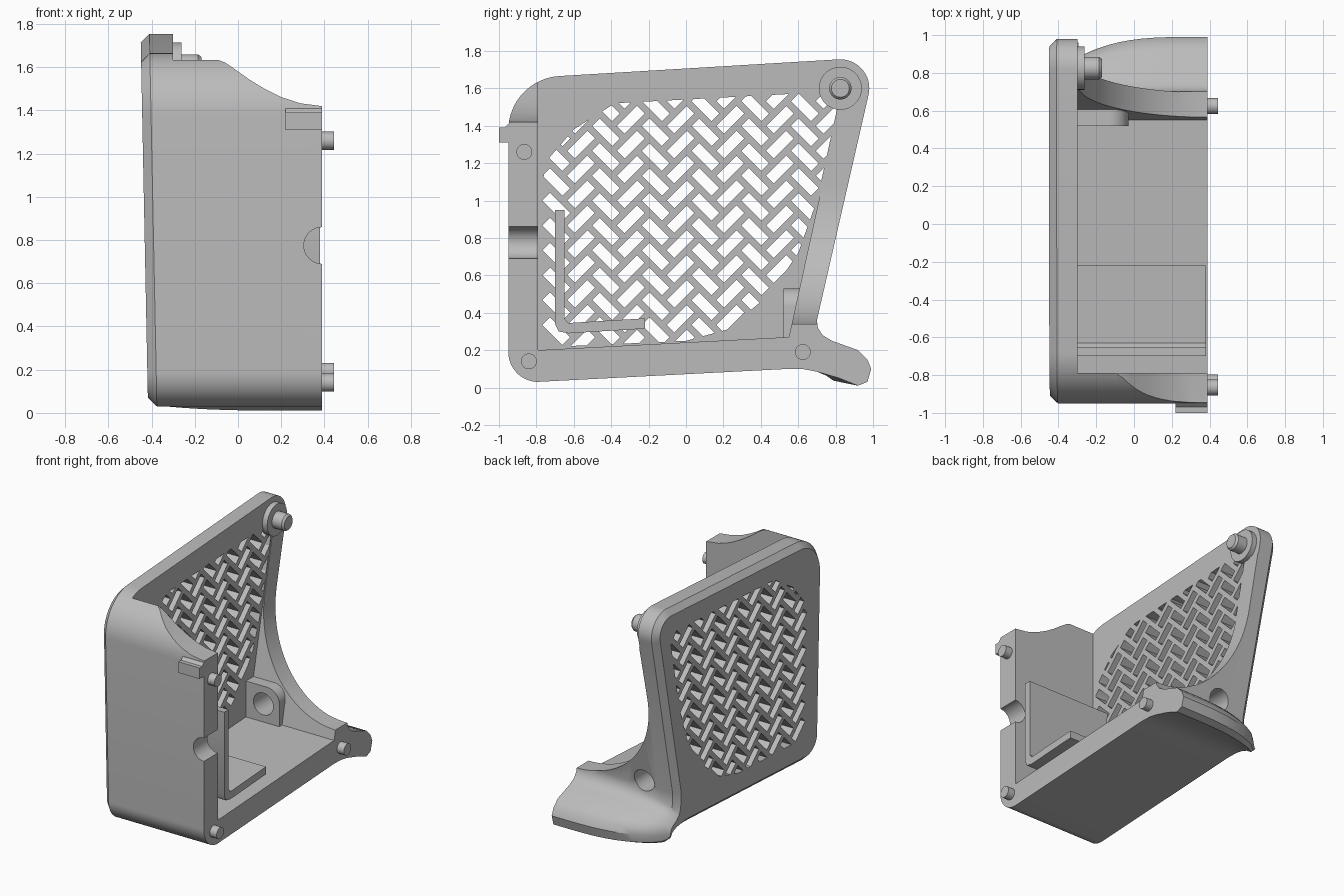
import bpy, bmesh
from math import cos, sin, radians, sqrt
from mathutils import Vector

if "Cube" in bpy.data.objects:
    bpy.data.objects.remove(bpy.data.objects["Cube"])

grey = bpy.data.materials.new("plain grey")
grey.use_nodes = True
grey.diffuse_color = (0.5, 0.5, 0.5, 1)
grey.node_tree.nodes["Principled BSDF"].inputs["Base Color"].default_value = (0.5, 0.5, 0.5, 1)


def arc(cx, cy, rx, a, b, n=16, ry=None):
    ry = ry or rx
    angles = [radians(a + (b - a) * i / n) for i in range(n + 1)]
    return [(cx + rx * cos(t), cy + ry * sin(t)) for t in angles]


def circle(cx, cy, r, n=32):
    return arc(cx, cy, r, 0, 360, n)[:-1]


def place(p, h, axis):
    return (h, p[0], p[1]) if axis == "x" else (p[0], h, p[1])


def loft(bm, rings):
    """Join matching rings of points and close both ends."""
    rows = [[bm.verts.new(p) for p in ring] for ring in rings]
    n = len(rows[0])
    for a, b in zip(rows, rows[1:]):
        for i in range(n):
            j = (i + 1) % n
            bm.faces.new((a[i], a[j], b[j], b[i]))
    bm.faces.new(rows[0][::-1])
    bm.faces.new(rows[-1])


def finish(bm, name):
    bmesh.ops.recalc_face_normals(bm, faces=bm.faces)
    mesh = bpy.data.meshes.new(name)
    bm.to_mesh(mesh)
    bm.free()
    mesh.materials.append(grey)
    ob = bpy.data.objects.new(name, mesh)
    bpy.context.collection.objects.link(ob)
    return ob


def prisms(name, outlines, lo, hi, axis="x"):
    bm = bmesh.new()
    for pts in outlines:
        loft(bm, [[place(p, h, axis) for p in pts] for h in (lo, hi)])
    return finish(bm, name)


def activate(ob):
    bpy.ops.object.select_all(action="DESELECT")
    ob.select_set(True)
    bpy.context.view_layer.objects.active = ob


def cut(ob, cutter):
    cutter.hide_render = True
    mod = ob.modifiers.new("cut", "BOOLEAN")
    mod.operation = "DIFFERENCE"
    mod.solver = "EXACT"
    mod.object = cutter
    activate(ob)
    bpy.ops.object.modifier_apply(modifier=mod.name)
    bpy.data.objects.remove(cutter)


def smooth(ob):
    activate(ob)
    bpy.ops.object.shade_smooth_by_angle(angle=radians(30))


# Side outline of the housing: rounded corners and a flared foot at the back
FOOT = [(0.55, 0.1), (0.63, 0.098), (0.7, 0.085), (0.82, 0.05), (0.92, 0.01), (0.97, 0.03),
        (0.99, 0.1), (0.97, 0.15), (0.92, 0.2), (0.78, 0.25), (0.73, 0.28), (0.705, 0.32), (0.7, 0.36)]


def outline(x):
    k = 0.6 * (max(0, 0.3 - x) / 0.7) ** 3
    foot = [(0.7 + (y - 0.7) * (1 - k), 0.1 + (z - 0.1) * (1 - k / 2))
            if y > 0.7 and z < 0.34 else (y, z) for y, z in FOOT]
    return (arc(-0.79, 0.19, 0.16, 180, 267) + foot
            + arc(0.825, 1.6, 0.155, -13, 93) + arc(-0.66, 1.376, 0.29, 93, 180))


def inset(pts, d):
    result = []
    for i, p in enumerate(pts):
        a, b, c = Vector(pts[i - 1]), Vector(p), Vector(pts[(i + 1) % len(pts)])
        t = ((b - a).normalized() + (c - b).normalized()).normalized()
        result.append((b.x - t.y * d, b.y + t.x * d))
    return result


# Housing: lofted across, chamfered and slightly leaning on the outer side
rings = [[(-0.416 - 0.02 * z, y, z) for y, z in inset(outline(-0.4), 0.04)],
         [(-0.375 - 0.02 * z, y, z) for y, z in outline(-0.4)]]
for i in range(13):
    x = -0.32 + 0.71 * i / 12
    rings.append([(x, y, z) for y, z in outline(x)])
bm = bmesh.new()
loft(bm, rings)
housing = finish(bm, "housing")

# Inner space, open at the top and on one side
cut(housing, prisms("cavity_cutter", [[(-0.79, 2), (-0.79, 0.2), (0.55, 0.27),
                                       (0.82, 1.5), (1.2, 1.5), (1.2, 2)]], -0.3, 0.6))
# Sweeping cut of the back wall
sweep = arc(0.39, 1.09, 0.685, 180, 270, 28, 0.75)
cut(housing, prisms("back_sweep_cutter", [[(-0.295, 2)] + sweep + [(0.6, 0.34), (0.6, 2)]],
                    0.4, 1.3, "y"))
# Sagging top edge of the front wall
sag = [(-0.28, 1.66), (-0.2, 1.645), (-0.1, 1.637), (-0.06, 1.622), (-0.02, 1.595), (0.05, 1.545),
       (0.12, 1.502), (0.2, 1.462), (0.29, 1.433), (0.39, 1.42)]
cut(housing, prisms("front_top_cutter", [[(-0.28, 2)] + sag + [(0.6, 1.42), (0.6, 2)]],
                    -1.2, -0.6, "y"))
# Cable notch in the front wall
cut(housing, prisms("notch_cutter", [circle(0.39, 0.775, 0.085)], -1.2, -0.6, "y"))

# Vent region
REGION = [(-0.78, 0.215), (0, 0.25), (0.22, 0.31), (0.45, 0.5), (0.6, 0.72), (0.7, 1.0), (0.81, 1.5),
          (0.75, 1.58), (-0.38, 1.52), (-0.6, 1.38), (-0.73, 1.23), (-0.78, 1.07)]


def clip(poly):
    """Trim a convex polygon to the vent region."""
    poly = [Vector(p) for p in poly]
    for i, a in enumerate(REGION):
        a, b = Vector(a), Vector(REGION[(i + 1) % len(REGION)])
        n = Vector((a.y - b.y, b.x - a.x))
        kept = []
        for j, q in enumerate(poly):
            p = poly[j - 1]
            dp, dq = (p - a).dot(n), (q - a).dot(n)
            if (dp >= 0) != (dq >= 0):
                kept.append(p.lerp(q, dp / (dp - dq)))
            if dq >= 0:
                kept.append(q)
        poly = kept
    return poly


def area(p):
    return abs(sum(p[i - 1].cross(p[i]) for i in range(len(p)))) / 2 if len(p) > 2 else 0


# Herringbone vent slots
W, BAR = 0.094, 0.018
slots = []
for i in range(-12, 13):
    for j in range(-6, 7):
        for cx, cy, hx, hy in ((0, 0, 1, 0.5), (-0.5, 1.5, 0.5, 1)):
            cx, cy = (cx + i + 2 * j) * W, (cy + i - 2 * j) * W
            hx, hy = hx * W - BAR, hy * W - BAR
            box = [(cx - hx, cy - hy), (cx + hx, cy - hy), (cx + hx, cy + hy), (cx - hx, cy + hy)]
            slot = clip([((u - v) / sqrt(2) - 0.295, (u + v) / sqrt(2) + 0.9) for u, v in box])
            if area(slot) > 0.0008:
                slots.append(slot)
cut(housing, prisms("vent_cutter", slots, -0.6, -0.28))

# Drilled boss inside the back wall
boss = prisms("screw_boss", [[(-0.305, 0.24), (-0.03, 0.24)] + arc(-0.13, 0.43, 0.1, 0, 90)
                             + [(-0.305, 0.53)]], 0.52, 0.615, "y")
for part in (boss, housing):
    cut(part, prisms("hole_cutter", [circle(-0.16, 0.4, 0.08)], 0.4, 1.1, "y"))

# Inner L-shaped tray
tray = prisms("inner_tray", [[(-0.7, 0.95), (-0.7, 0.34), (-0.68, 0.3), (-0.63, 0.29), (-0.22, 0.315),
                              (-0.22, 0.37), (-0.63, 0.345), (-0.65, 0.37), (-0.65, 0.95)]], -0.31, 0.38)
# Catch on the front wall
hook = prisms("front_catch", [[(-0.93, 1.31), (-1, 1.31), (-1, 1.39), (-0.97, 1.39),
                               (-0.95, 1.41), (-0.93, 1.41)]], 0.22, 0.39)
# Hinge collar and pin, then the three locating pins
parts = [housing, boss, tray, hook,
         prisms("hinge_collar", [circle(0.825, 1.6, 0.115)], -0.31, -0.262)]
bm = bmesh.new()
loft(bm, [[(x, y, z) for y, z in circle(0.825, 1.6, r)]
          for x, r in ((-0.27, 0.06), (-0.185, 0.06), (-0.17, 0.048))])
parts.append(finish(bm, "hinge_pin"))
for name, y, z in (("upper_front", -0.865, 1.26), ("lower_front", -0.84, 0.14), ("lower_back", 0.625, 0.19)):
    parts.append(prisms(name + "_locating_pin", [circle(y, z, 0.042)], 0.37, 0.445))
for part in parts:
    smooth(part)
